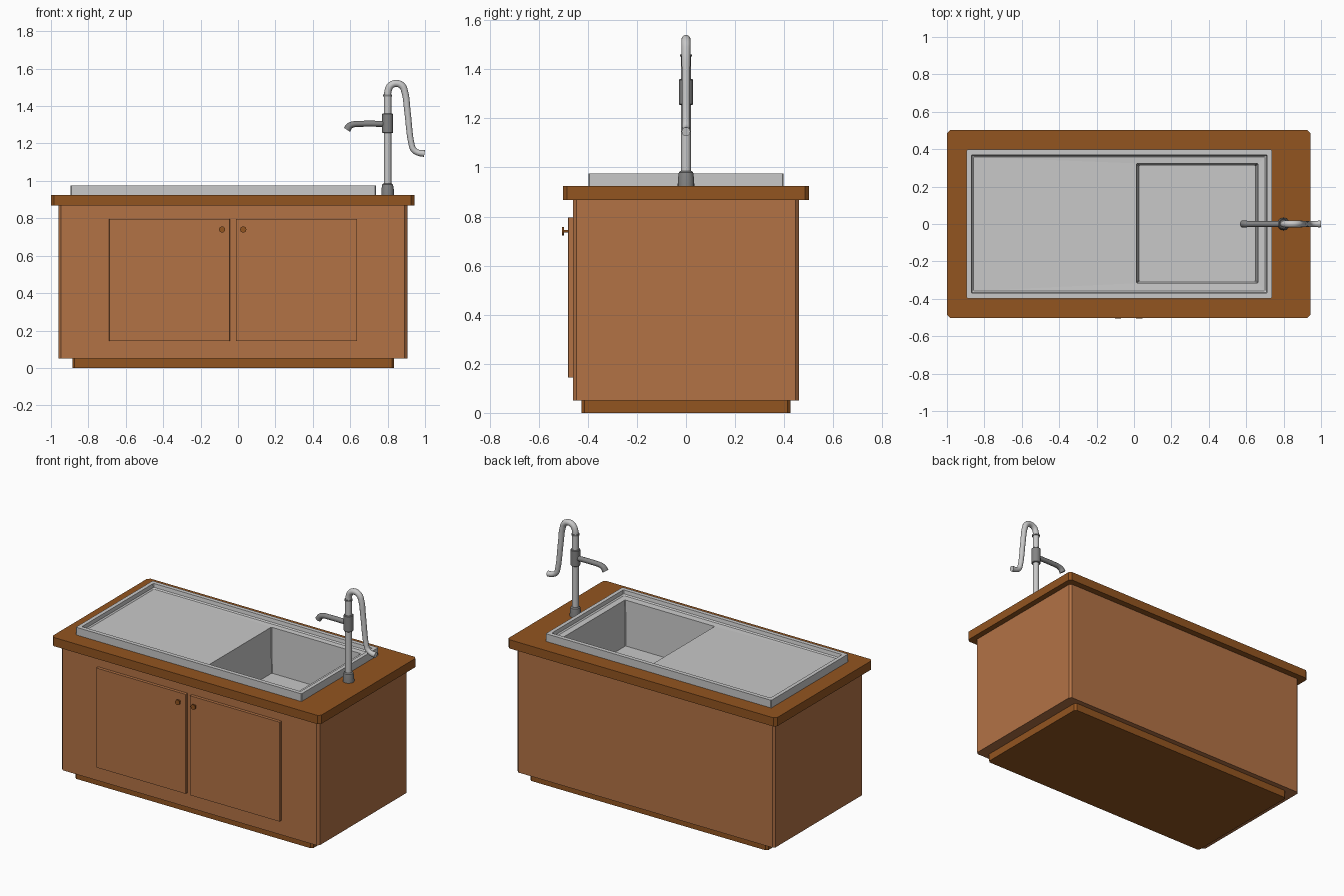
import bpy, bmesh, math
from mathutils import Vector

if "Cube" in bpy.data.objects:
    bpy.data.objects.remove(bpy.data.objects["Cube"])


def material(name, rgb):
    m = bpy.data.materials.new(name)
    m.diffuse_color = (*rgb, 1)
    m.use_nodes = True
    m.node_tree.nodes["Principled BSDF"].inputs["Base Color"].default_value = m.diffuse_color
    return m


WOOD = material("light_wood", (0.45, 0.17, 0.06))
DARK = material("dark_wood", (0.29, 0.09, 0.0145))
STEEL = material("steel", (0.58, 0.58, 0.58))
IRON = material("dark_steel", (0.23, 0.23, 0.23))


def rect(x0, x1, y0, y1, z, c=0.004):
    """Counter-clockwise rectangle with cut corners"""
    return [Vector(p) for p in (
        (x0 + c, y0, z), (x1 - c, y0, z), (x1, y0 + c, z), (x1, y1 - c, z),
        (x1 - c, y1, z), (x0 + c, y1, z), (x0, y1 - c, z), (x0, y0 + c, z))]


def ring(r, z, n=20):
    return [Vector((r * math.cos(2 * math.pi * i / n), r * math.sin(2 * math.pi * i / n), z))
            for i in range(n)]


def loft(name, loops, mat, start=True, end=True, smooth=False):
    """Skin a chain of loops, optionally capping both ends"""
    bm = bmesh.new()
    rows = [[bm.verts.new(p) for p in lp] for lp in loops]
    n = len(rows[0])
    for a, b in zip(rows, rows[1:]):
        for i in range(n):
            j = (i + 1) % n
            bm.faces.new((a[i], a[j], b[j], b[i]))
    if start:
        bm.faces.new(rows[0][::-1])
    if end:
        bm.faces.new(rows[-1])
    me = bpy.data.meshes.new(name)
    bm.to_mesh(me)
    bm.free()
    ob = bpy.data.objects.new(name, me)
    bpy.context.collection.objects.link(ob)
    me.materials.append(mat)
    if smooth:
        smooth_object(ob)
    return ob


def select(ob):
    bpy.ops.object.select_all(action='DESELECT')
    ob.select_set(True)
    bpy.context.view_layer.objects.active = ob


def smooth_object(ob):
    select(ob)
    bpy.ops.object.shade_smooth_by_angle(angle=math.radians(35))


def lathe(name, profile, mat, loc, rot=(0, 0, 0)):
    ob = loft(name, [ring(r, z) for r, z in profile], mat, smooth=True)
    ob.location, ob.rotation_euler = loc, rot
    return ob


def tube(name, pts, mat):
    """Round pipe in the y = 0 plane through (x, z, radius) points"""
    cu = bpy.data.curves.new(name, 'CURVE')
    cu.dimensions = '3D'
    cu.bevel_depth, cu.bevel_resolution = 1.0, 4
    cu.use_fill_caps, cu.resolution_u = True, 5
    sp = cu.splines.new('BEZIER')
    sp.bezier_points.add(len(pts) - 1)
    for bp, (x, z, r) in zip(sp.bezier_points, pts):
        bp.co, bp.radius = (x, 0, z), r
        bp.handle_left_type = bp.handle_right_type = 'AUTO'
    ob = bpy.data.objects.new(name, cu)
    bpy.context.collection.objects.link(ob)
    cu.materials.append(mat)
    bpy.context.view_layer.update()
    select(ob)
    bpy.ops.object.convert(target='MESH')
    smooth_object(bpy.context.view_layer.objects.active)


# Plinth and cabinet body (open at the top under the basin)
loft("plinth", [rect(-0.885, 0.835, -0.425, 0.425, z, 0.012) for z in (0, 0.05)], DARK)
loft("cabinet", [rect(-0.96, 0.905, -0.46, 0.46, 0.05, 0.014),
                 rect(-0.96, 0.905, -0.46, 0.46, 0.87, 0.014),
                 rect(-0.02, 0.69, -0.35, 0.35, 0.87)], WOOD, end=False)

# Countertop with an opening for the basin
hole = (-0.02, 0.69, -0.35, 0.35)
top = (-1.0, 0.943, -0.502, 0.502)
loft("countertop", [rect(*hole, 0.868), rect(*top, 0.868, 0.017),
                    rect(*top, 0.925, 0.017), rect(*hole, 0.925), rect(*hole, 0.868)],
     DARK, start=False, end=False)

# Doors with knobs
for side, x0, x1, kx in (("left", -0.69, -0.043, -0.085), ("right", -0.012, 0.637, 0.028)):
    loft(side + "_door", [rect(x0, x1, -0.48, -0.457, z, 0.002) for z in (0.145, 0.795)], WOOD)
    lathe(side + "_knob", [(0.006, 0), (0.006, 0.018), (0.0165, 0.019), (0.0165, 0.026)],
          DARK, (kx, -0.479, 0.74), (math.pi / 2, 0, 0))

# Sink: raised rim, drainboard and deep basin in one sheet
loft("sink", [rect(-0.895, 0.737, -0.397, 0.397, 0.925),
              rect(-0.895, 0.737, -0.397, 0.397, 0.975),
              rect(-0.870, 0.712, -0.370, 0.370, 0.975),
              rect(-0.866, 0.708, -0.366, 0.366, 0.952),
              rect(-0.858, 0.700, -0.358, 0.358, 0.945),
              rect(0.014, 0.662, -0.316, 0.324, 0.943),
              rect(0.026, 0.650, -0.304, 0.312, 0.65)], STEEL, start=False)

# Faucet column, foot and collars
FX = 0.80
lathe("faucet_foot", [(0.034, 0.92), (0.033, 0.955), (0.029, 0.98), (0.022, 0.986)], IRON, (FX, 0, 0))
lathe("faucet_column", [(0.02, 0.98), (0.02, 1.46)], STEEL, (FX, 0, 0))
lathe("faucet_collar", [(0.026, 1.255), (0.029, 1.258), (0.029, 1.357), (0.026, 1.36)], IRON, (FX, 0, 0))
lathe("faucet_top_ring", [(0.024, 1.451), (0.024, 1.461)], IRON, (FX, 0, 0))

# Spout and curved pump handle
tube("spout", [(0.79, 1.305, 0.016), (0.65, 1.305, 0.016), (0.62, 1.303, 0.016),
               (0.596, 1.293, 0.018), (0.583, 1.273, 0.02)], IRON)
tube("pump_handle", [(0.80, 1.455, 0.019), (0.802, 1.48, 0.019), (0.815, 1.508, 0.019),
                     (0.846, 1.521, 0.019), (0.877, 1.508, 0.019), (0.892, 1.475, 0.018),
                     (0.905, 1.38, 0.017), (0.928, 1.195, 0.016), (0.938, 1.168, 0.016),
                     (0.96, 1.152, 0.016), (0.997, 1.146, 0.018)], STEEL)
